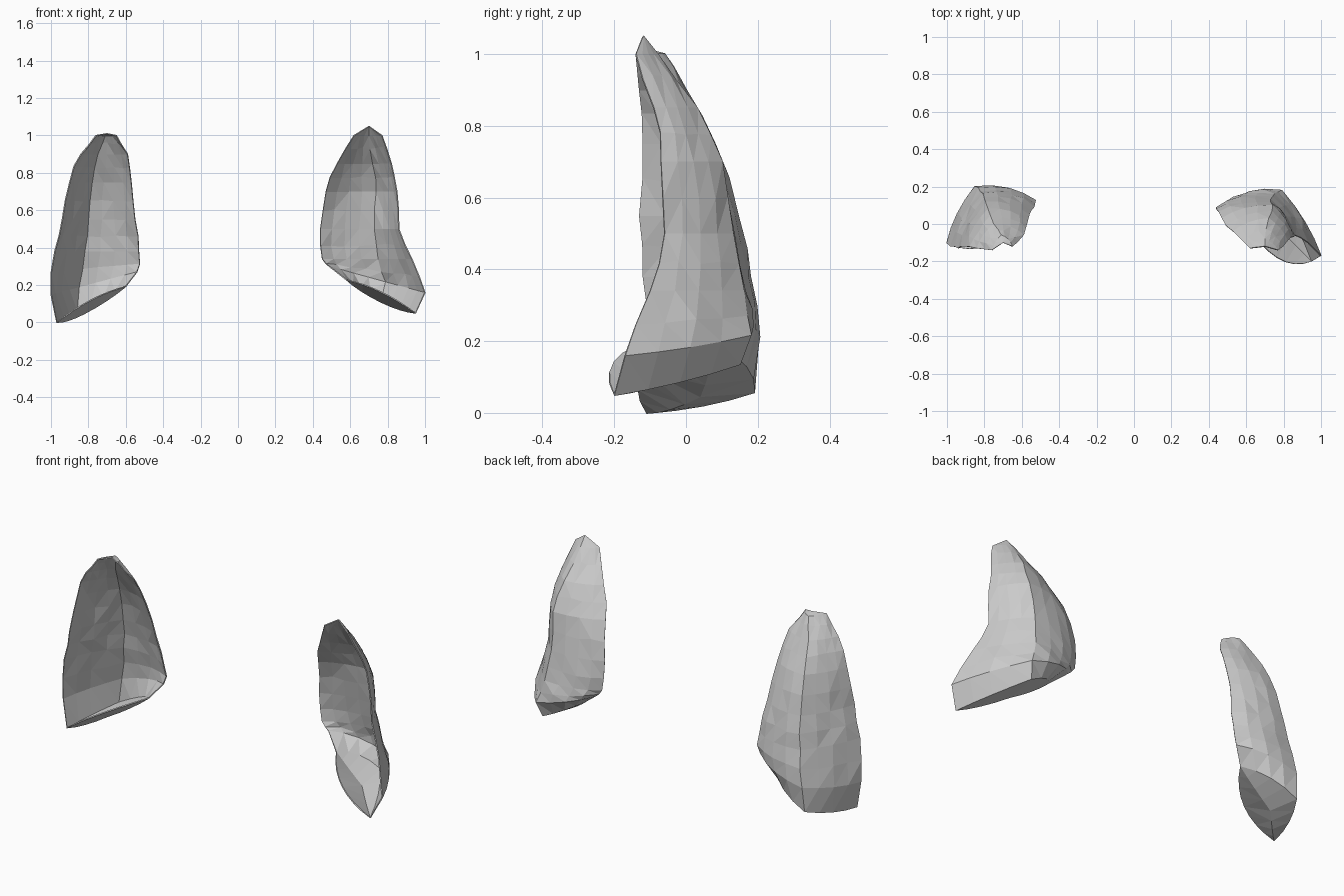
import bpy
import bmesh
import random
from mathutils import Vector

random.seed(4)

if "Cube" in bpy.data.objects:
    bpy.data.objects.remove(bpy.data.objects["Cube"], do_unlink=True)

SEGMENTS = 4  # facets on each side of the back ridge


def make_material(name, color):
    material = bpy.data.materials.new(name)
    material.diffuse_color = color
    material.use_nodes = True
    material.node_tree.nodes["Principled BSDF"].inputs["Base Color"].default_value = color
    return material


def curved_side(rim, back, middle, roundness):
    """Points curving from the rim to the back ridge."""
    straight = (rim + back) / 2
    square = rim + back - middle
    control = straight.lerp(square, roundness)
    points = []
    for i in range(SEGMENTS):
        t = i / SEGMENTS
        points.append(rim.lerp(control, t).lerp(control.lerp(back, t), t))
    return points


def cross_section(row):
    """Open arc from the outer rim, round the back ridge, to the inner rim."""
    height, tilt, *flat = row
    outer, inner, back = [Vector(flat[i:i + 2]) for i in range(0, len(flat), 2)]
    middle = (outer + inner) / 2
    arc = curved_side(outer, back, middle, 0.25) + [back]
    arc += reversed(curved_side(inner, back, middle, 0.43))
    return [Vector((p.x, p.y, height + tilt * abs(p.x - outer.x))) for p in arc]


def floor_strips(arc):
    """Raised front lip from rim to rim, and the sagging floor behind it."""
    count = len(arc) - 1
    lip, sag = [], []
    for i, p in enumerate(arc):
        t = i / count
        hump = t * (1 - t)
        edge = arc[0].lerp(arc[-1], t) + Vector((0, -0.38, 0.1)) * hump
        lip.append(edge)
        sag.append((edge + p) / 2 - Vector((0, 0, 0.17)) * hump)
    return [lip, sag]


def between(before, low, high, after):
    """Smooth, slightly uneven arc halfway between two neighbours."""
    return [(b + c) * 0.5625 - (a + d) * 0.0625
            + Vector([random.uniform(-1, 1) for axis in "xyz"]) * 0.006
            for a, b, c, d in zip(before, low, high, after)]


def build_lobe(name, rows, tip, material):
    arcs = [cross_section(row) for row in rows]
    last = len(arcs) - 1
    stack = floor_strips(arcs[0])
    for i, arc in enumerate(arcs):
        stack.append(arc)
        if 0 < i < last:
            stack.append(between(arcs[i - 1], arc, arcs[i + 1], arcs[min(i + 2, last)]))

    # Hollow shell, open at the front, with a floor and a pointed top
    bm = bmesh.new()
    loops = [[bm.verts.new(p) for p in arc] for arc in stack]
    peak = bm.verts.new(tip)
    for lower, upper in zip(loops, loops[1:]):
        for i in range(len(lower) - 1):
            bm.faces.new((lower[i], lower[i + 1], upper[i + 1], upper[i]))
    for start, end in zip(loops[-1], loops[-1][1:]):
        bm.faces.new((start, end, peak))

    bmesh.ops.remove_doubles(bm, verts=bm.verts[:], dist=0.001)
    bmesh.ops.triangulate(bm, faces=bm.faces[:])
    bmesh.ops.recalc_face_normals(bm, faces=bm.faces[:])
    mesh = bpy.data.meshes.new(name)
    bm.to_mesh(mesh)
    bm.free()
    mesh.materials.append(material)
    lobe = bpy.data.objects.new(name, mesh)
    bpy.context.collection.objects.link(lobe)

    # Thin wall
    wall = lobe.modifiers.new("wall", "SOLIDIFY")
    wall.thickness = 0.006
    wall.offset = 0


grey = make_material("light_grey", (0.6, 0.6, 0.6, 1))

# Each row: height, tilt, then x and y of the outer rim, inner rim, back ridge
left_rows = [
    (.05, .48, .95, -.2, .58, .03, .77, .15),
    (.16, .27, 1, -.17, .49, .09, .79, .18),
    (.34, 0, .93, -.1, .45, .09, .75, .16),
    (.5, 0, .86, -.06, .44, .08, .73, .13),
    (.7, 0, .85, -.07, .47, .03, .74, .1),
    (.85, 0, .82, -.09, .53, -.04, .72, .03),
    (1, 0, .77, -.14, .62, -.13, .7, -.08),
]
right_rows = [
    (0, .52, -.97, -.11, -.6, .08, -.86, .19),
    (.15, .26, -1, -.1, -.54, .12, -.85, .2),
    (.38, 0, -.98, -.12, -.53, .11, -.82, .17),
    (.55, 0, -.94, -.13, -.55, .07, -.8, .14),
    (.75, 0, -.9, -.12, -.57, .01, -.78, .08),
    (.9, 0, -.84, -.13, -.59, -.06, -.75, 0),
    (1, 0, -.76, -.14, -.65, -.12, -.71, -.06),
]
build_lobe("left_lobe", left_rows, (.7, -.12, 1.05), grey)
build_lobe("right_lobe", right_rows, (-.7, -.1, 1.01), grey)
